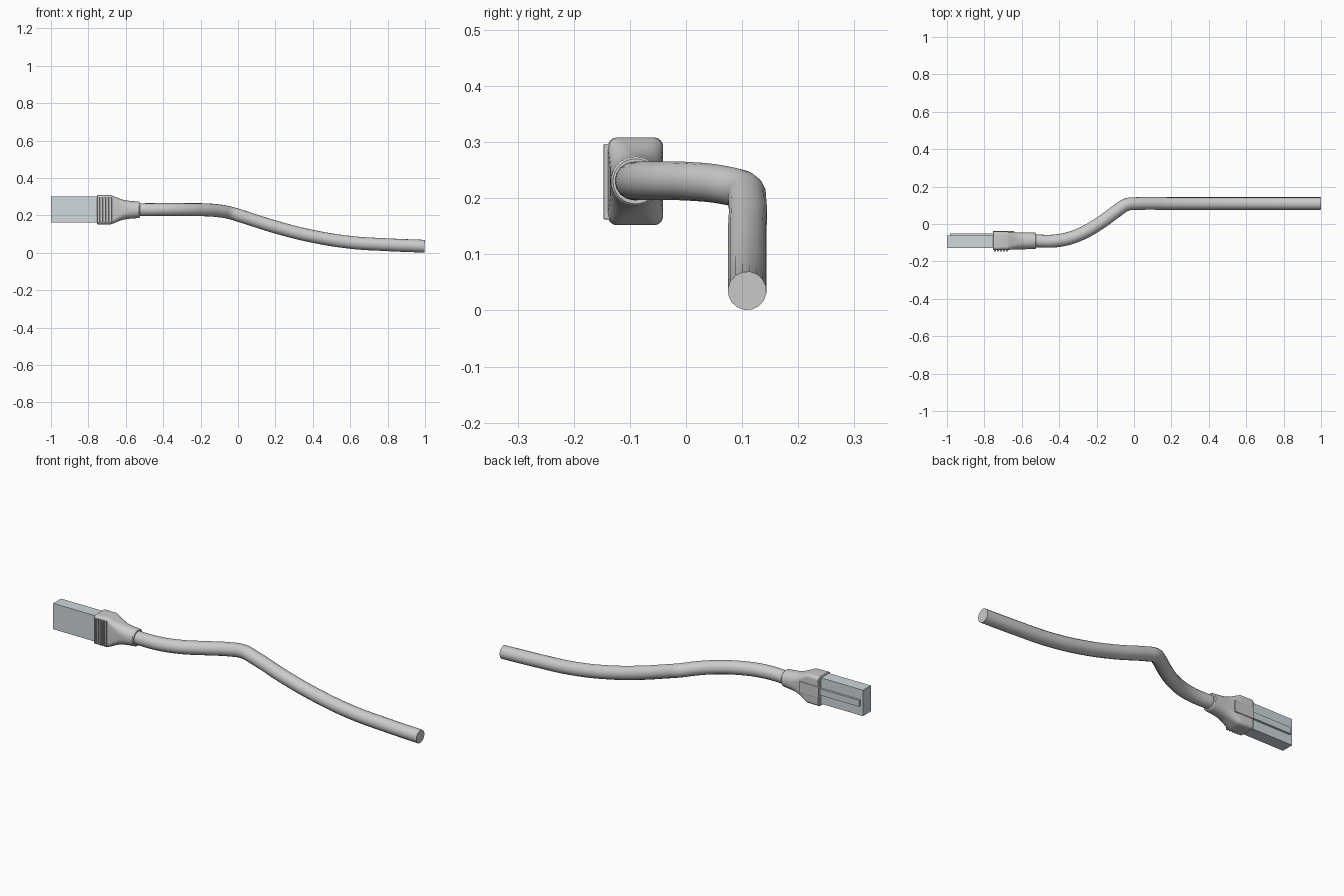
import bpy, bmesh, math

if "Cube" in bpy.data.objects:
    bpy.data.objects.remove(bpy.data.objects["Cube"])

AX_Y, AX_Z = -0.09, 0.23   # axis of plug and boot


def mesh_object(name, bm, smooth=None):
    bmesh.ops.recalc_face_normals(bm, faces=bm.faces)
    me = bpy.data.meshes.new(name)
    bm.to_mesh(me)
    bm.free()
    ob = bpy.data.objects.new(name, me)
    bpy.context.collection.objects.link(ob)
    if smooth:
        bpy.ops.object.select_all(action='DESELECT')
        bpy.context.view_layer.objects.active = ob
        ob.select_set(True)
        bpy.ops.object.shade_smooth_by_angle(angle=math.radians(smooth))
    return ob


def box(name, x, y, z, bevel=0.0):
    bm = bmesh.new()
    bmesh.ops.create_cube(bm, size=1)
    for v in bm.verts:
        for i, (lo, hi) in enumerate((x, y, z)):
            v.co[i] = (lo + hi) / 2 + v.co[i] * (hi - lo)
    if bevel:
        bmesh.ops.bevel(bm, geom=bm.edges[:], offset=bevel, segments=2,
                        profile=0.5, affect='EDGES')
    return mesh_object(name, bm)


def rounded_rect(hy, hz, r, steps=8):
    pts = []
    for k, (sy, sz) in enumerate(((1, 1), (-1, 1), (-1, -1), (1, -1))):
        for i in range(steps + 1):
            a = math.pi / 2 * (k + i / steps)
            pts.append((sy * (hy - r) + r * math.cos(a),
                        sz * (hz - r) + r * math.sin(a)))
    return pts


def loft(name, sections):
    bm = bmesh.new()
    rings = [[bm.verts.new((x, AX_Y + y, AX_Z + z)) for y, z in rounded_rect(hy, hz, r)]
             for x, hy, hz, r in sections]
    n = len(rings[0])
    for a, b in zip(rings, rings[1:]):
        for i in range(n):
            bm.faces.new((a[i], a[(i + 1) % n], b[(i + 1) % n], b[i]))
    bm.faces.new(rings[0])
    bm.faces.new(rings[-1])
    bmesh.ops.remove_doubles(bm, verts=bm.verts, dist=1e-5)
    return mesh_object(name, bm, 30)


# clear plug body and its latch strip
clear = bpy.data.materials.new("clear_plastic")
clear.diffuse_color = (0.62, 0.69, 0.72, 0.55)
clear.use_nodes = True
clear.node_tree.nodes["Principled BSDF"].inputs["Base Color"].default_value = clear.diffuse_color
for ob in (box("plug_body", (-1.0, -0.73), (-0.127, -0.061), (0.163, 0.301)),
           box("latch_strip", (-0.985, -0.73), (-0.063, -0.05), (0.213, 0.247))):
    ob.data.materials.append(clear)

# strain relief boot: rectangular mouth tapering to a round collar
loft("boot", [
    (-0.754, 0.046, 0.074, 0.014),
    (-0.750, 0.049, 0.078, 0.016),
    (-0.680, 0.049, 0.078, 0.018),
    (-0.668, 0.048, 0.074, 0.022),
    (-0.640, 0.046, 0.062, 0.030),
    (-0.610, 0.045, 0.052, 0.038),
    (-0.580, 0.045, 0.048, 0.042),
    (-0.530, 0.044, 0.044, 0.0435),
    (-0.525, 0.040, 0.040, 0.0395),
])

# latch cover on the back of the boot
box("latch_cover", (-0.754, -0.64), (-0.08, -0.037), (0.2, 0.26), 0.003)

# grip ridges on the front of the boot
for i in range(5):
    x = -0.748 + i * 0.016
    box(f"grip_ridge_{i + 1}", (x, x + 0.009), (-0.147, -0.13), (0.162, 0.297), 0.002)

# cable swept along its bent path
path = [(-0.56, -0.09, 0.23), (-0.40, -0.088, 0.231), (-0.29, -0.056, 0.231),
        (-0.18, 0.006, 0.230), (-0.10, 0.064, 0.224), (-0.04, 0.103, 0.213),
        (0.02, 0.109, 0.195), (0.20, 0.109, 0.138), (0.40, 0.109, 0.088),
        (0.60, 0.109, 0.056), (0.80, 0.109, 0.043), (0.998, 0.109, 0.035)]
cu = bpy.data.curves.new("cable_path", 'CURVE')
cu.dimensions = '3D'
cu.bevel_depth = 0.0345
cu.bevel_resolution = 6
cu.resolution_u = 8
cu.use_fill_caps = True
sp = cu.splines.new('BEZIER')
sp.bezier_points.add(len(path) - 1)
for p, co in zip(sp.bezier_points, path):
    p.co = co
    p.handle_left_type = p.handle_right_type = 'AUTO'
cable = bpy.data.objects.new("cable", cu)
bpy.context.collection.objects.link(cable)
bpy.ops.object.select_all(action='DESELECT')
bpy.context.view_layer.objects.active = cable
cable.select_set(True)
bpy.ops.object.convert(target='MESH')
bpy.ops.object.shade_smooth_by_angle(angle=math.radians(40))
